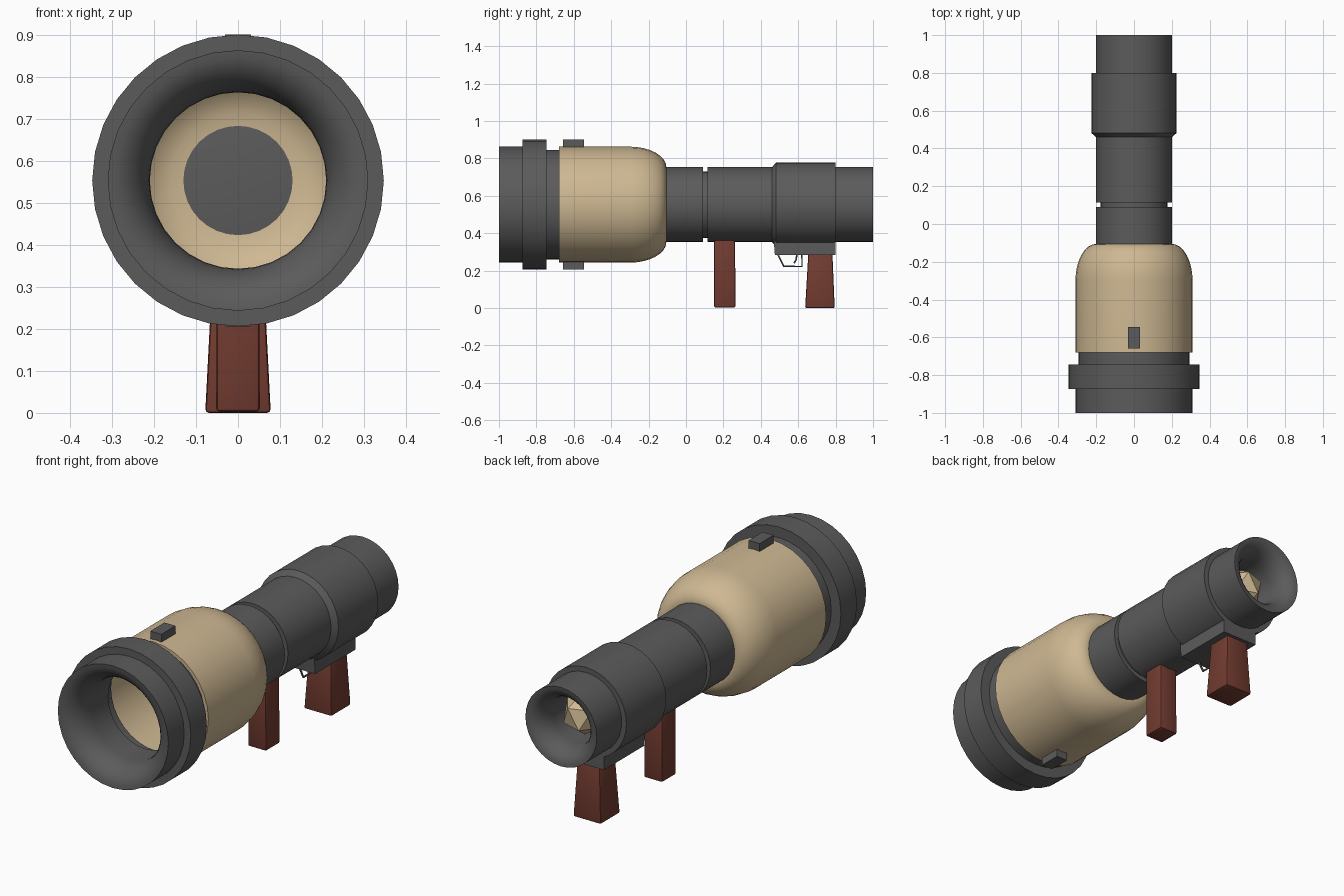
import bpy, bmesh, math
from mathutils import Vector

AXIS = 0.553
SIDES = 32

if "Cube" in bpy.data.objects:
    bpy.data.objects.remove(bpy.data.objects["Cube"], do_unlink=True)


def material(name, rgb):
    m = bpy.data.materials.new(name)
    m.use_nodes = True
    m.diffuse_color = (*rgb, 1)
    m.node_tree.nodes["Principled BSDF"].inputs["Base Color"].default_value = (*rgb, 1)
    return m


GREY = material("dark_grey", (0.105, 0.105, 0.105))
TAN = material("sand_tan", (0.62, 0.48, 0.29))
BROWN = material("red_brown", (0.17, 0.045, 0.03))


def finish(name, bm, mat, smooth=True):
    bmesh.ops.recalc_face_normals(bm, faces=bm.faces)
    mesh = bpy.data.meshes.new(name)
    bm.to_mesh(mesh)
    bm.free()
    mesh.materials.append(mat)
    ob = bpy.data.objects.new(name, mesh)
    bpy.context.collection.objects.link(ob)
    if smooth:
        bpy.ops.object.select_all(action='DESELECT')
        ob.select_set(True)
        bpy.context.view_layer.objects.active = ob
        bpy.ops.object.shade_smooth_by_angle(angle=math.radians(32))
    return ob


def lathe(name, profile, mat, closed=False):
    """Turn (y, radius) points around the barrel axis."""
    bm = bmesh.new()
    rings = []
    for y, r in profile:
        if r == 0:
            rings.append([bm.verts.new((0, y, AXIS))] * SIDES)
            continue
        angles = [math.tau * i / SIDES for i in range(SIDES)]
        rings.append([bm.verts.new((r * math.sin(a), y, AXIS + r * math.cos(a))) for a in angles])
    pairs = list(zip(rings, rings[1:]))
    if closed:
        pairs.append((rings[-1], rings[0]))
    for a, b in pairs:
        for i in range(SIDES):
            j = (i + 1) % SIDES
            bm.faces.new(list(dict.fromkeys((a[i], a[j], b[j], b[i]))))
    return finish(name, bm, mat)


def arc(y, r, dy, dr, steps=8):
    """Quarter ellipse leaving (y, r) radially and arriving along the axis."""
    turns = [math.pi / 2 * i / steps for i in range(steps + 1)]
    return [(y + dy * (1 - math.cos(t)), r + dr * math.sin(t)) for t in turns]


def block(name, bottom, top, mat, bevel=0.0):
    """Tapered block; each end is (half width, y min, y max, z)."""
    bm = bmesh.new()
    loops = []
    for w, y0, y1, z in (bottom, top):
        loops.append([bm.verts.new(p) for p in ((-w, y0, z), (w, y0, z), (w, y1, z), (-w, y1, z))])
    lo, hi = loops
    bm.faces.new(lo)
    bm.faces.new(hi)
    for i in range(4):
        j = (i + 1) % 4
        bm.faces.new((lo[i], lo[j], hi[j], hi[i]))
    if bevel:
        bmesh.ops.recalc_face_normals(bm, faces=bm.faces)
        bmesh.ops.bevel(bm, geom=bm.edges[:], offset=bevel, segments=2, profile=0.5, affect='EDGES')
    return finish(name, bm, mat, smooth=bevel > 0)


def wire(name, points, radius):
    curve = bpy.data.curves.new(name, 'CURVE')
    curve.dimensions = '3D'
    curve.bevel_depth = radius
    curve.bevel_resolution = 1
    curve.use_fill_caps = True
    spline = curve.splines.new('POLY')
    spline.points.add(len(points) - 1)
    for p, (y, z) in zip(spline.points, points):
        p.co = (0, y, z, 1)
    curve.materials.append(GREY)
    ob = bpy.data.objects.new(name, curve)
    bpy.context.collection.objects.link(ob)


# Muzzle with rounded inner lip, raised ring and neck
lathe("muzzle", arc(-1, 0.31, 0.13, -0.1) + [
    (-0.74, 0.21), (-0.74, 0.25), (-0.66, 0.25), (-0.66, 0.293), (-0.745, 0.293),
    (-0.745, 0.347), (-0.873, 0.347), (-0.873, 0.31)], GREY, closed=True)

# Swollen front chamber: outer shell with domed shoulder, bowl inside
shoulder = [(-0.30 + 0.195 * math.sin(t), 0.20 + 0.11 * math.cos(t))
            for t in (math.pi / 2 * i / 8 for i in range(9))]
bowl = [(-0.32 + 0.20 * math.sin(t), 0.13 + 0.155 * math.cos(t))
        for t in (math.pi / 2 * i / 8 for i in range(9))]
lathe("front_chamber", [(-0.68, 0.31)] + shoulder + bowl[::-1] + [(-0.68, 0.285)], TAN, closed=True)

# Barrel with groove, closed bore at the front and flared rear opening
lathe("barrel", [(-0.118, 0), (-0.118, 0.132), (-0.105, 0.2), (0.09, 0.2), (0.09, 0.178),
                 (0.115, 0.178), (0.115, 0.2)] + arc(1, 0.2, -0.11, -0.08)
      + [(0.7, 0.12), (0.7, 0)], GREY)

# Thicker sleeve around the rear of the barrel
lathe("rear_sleeve", [(0.458, 0.198), (0.482, 0.226), (0.8, 0.226), (0.8, 0.198)], GREY)

# Faceted charge inside the rear opening
bm = bmesh.new()
bmesh.ops.create_icosphere(bm, subdivisions=1, radius=0.11)
bmesh.ops.translate(bm, verts=bm.verts, vec=Vector((0, 0.81, AXIS)))
finish("rear_charge", bm, TAN, smooth=False)

# Trigger housing, guard and trigger
block("trigger_housing", (0.1, 0.475, 0.8, 0.285), (0.1, 0.465, 0.8, 0.42), GREY)
wire("trigger_guard", [(0.49, 0.29), (0.523, 0.223), (0.62, 0.223), (0.62, 0.29)], 0.005)
wire("trigger", [(0.592, 0.29), (0.59, 0.262), (0.578, 0.24)], 0.005)

# Grips
block("front_grip", (0.052, 0.15, 0.265, 0.003), (0.05, 0.15, 0.262, 0.38), BROWN, 0.009)
block("rear_grip", (0.078, 0.637, 0.795, 0.0), (0.062, 0.655, 0.782, 0.31), BROWN, 0.009)

# Sight tabs above and below the chamber
for name, z0, z1 in (("top_tab", 0.845, 0.9), ("bottom_tab", 0.206, 0.26)):
    block(name, (0.031, -0.658, -0.545, z0), (0.031, -0.658, -0.545, z1), GREY)
